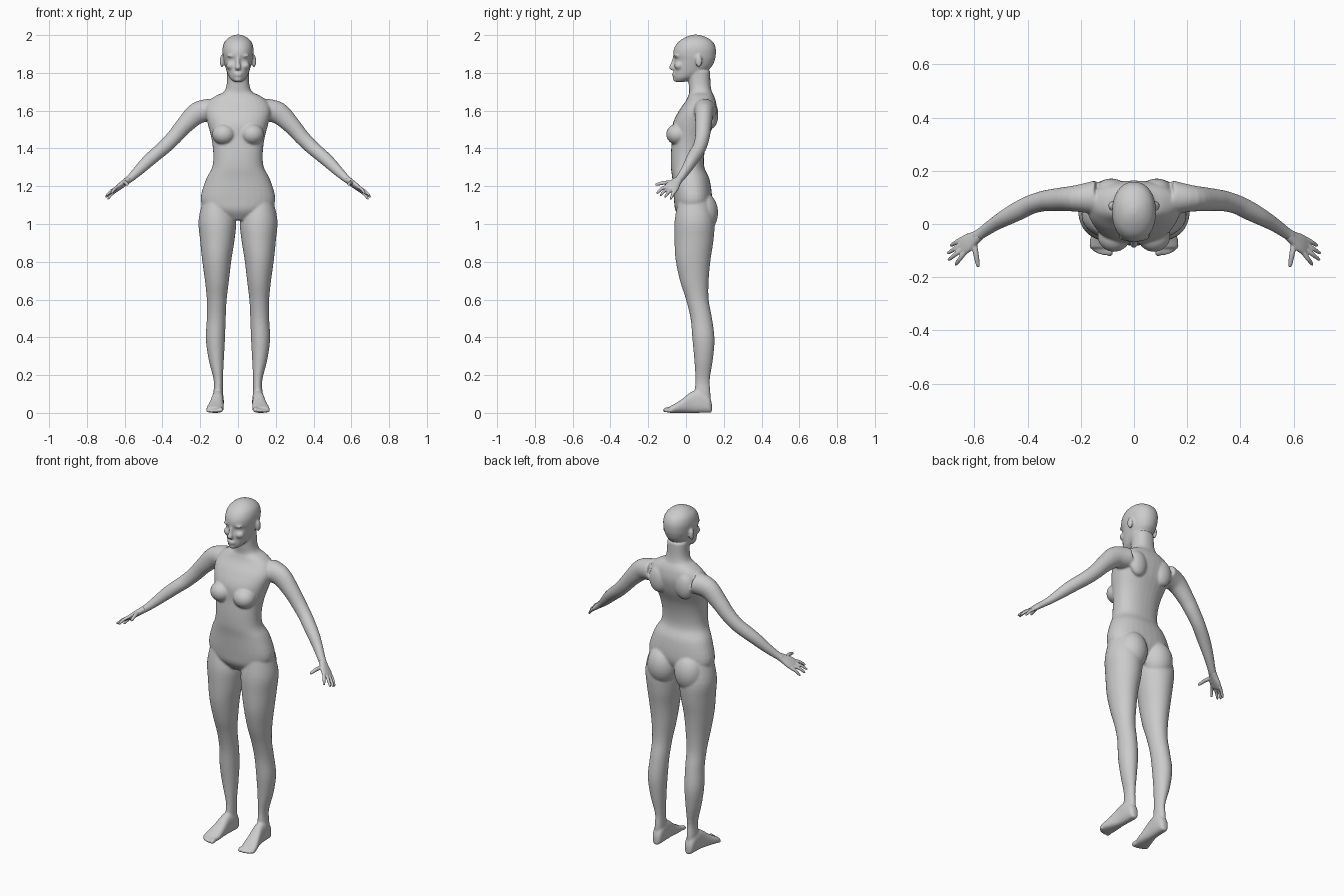
import bpy, bmesh, math
from mathutils import Vector, Matrix

X, Y, Z = Vector((1, 0, 0)), Vector((0, 1, 0)), Vector((0, 0, 1))


def spline(rows, steps=4):
    """Catmull-Rom interpolation of whole rows (position and radii)."""
    out = []
    for i in range(len(rows) - 1):
        p = [rows[max(0, min(len(rows) - 1, i + k))] for k in (-1, 0, 1, 2)]
        for k in range(steps):
            t = k / steps
            out.append([0.5 * (2 * b + (c - a) * t + (2 * a - 5 * b + 4 * c - d) * t * t
                               + (3 * b - a - 3 * c + d) * t ** 3) for a, b, c, d in zip(*p)])
    return out + [list(rows[-1])]


def loft(bm, rows, a, b=None, s=1, e=2.0, n=32):
    """Skin ovals (cx, cy, cz, ra, rb) along a, b; without b the ovals follow the path."""
    rows = spline(rows)
    rings = []
    for i, (x, y, z, ra, rb) in enumerate(rows):
        u, v = a, b
        if b is None:
            t = Vector(rows[min(i + 1, len(rows) - 1)][:3]) - Vector(rows[max(i - 1, 0)][:3])
            v = t.cross(a).normalized()
            u = v.cross(t).normalized()
        ring = []
        for k in range(n):
            c, d = math.cos(2 * math.pi * k / n), math.sin(2 * math.pi * k / n)
            c = math.copysign(abs(c) ** (2 / e), c) * max(ra, 0.001)
            d = math.copysign(abs(d) ** (2 / e), d) * max(rb, 0.001)
            p = Vector((x, y, z)) + u * c + v * d
            ring.append(bm.verts.new((p.x * s, p.y, p.z)))
        rings.append(ring)
    for r, q in zip(rings, rings[1:]):
        for k in range(n):
            bm.faces.new((r[k], r[(k + 1) % n], q[(k + 1) % n], q[k]))
    bm.faces.new(rings[0])
    bm.faces.new(rings[-1])


def upright(rows):
    """(z, x_min, x_max, y_front, y_back) -> loft rows."""
    return [((x0 + x1) / 2, (f + k) / 2, z, (x1 - x0) / 2, (k - f) / 2) for z, x0, x1, f, k in rows]


def ball(bm, c, r, s=1):
    m = Matrix.Translation((c[0] * s, c[1], c[2])) @ Matrix.Diagonal((*r, 1))
    bmesh.ops.create_uvsphere(bm, u_segments=24, v_segments=16, radius=1, matrix=m)


def finish(bm, name, voxel, smooth):
    """Fuse the pieces into one smooth skin."""
    bmesh.ops.recalc_face_normals(bm, faces=bm.faces)
    me = bpy.data.meshes.new(name)
    bm.to_mesh(me)
    bm.free()
    me.shade_smooth()
    ob = bpy.data.objects.new(name, me)
    bpy.context.collection.objects.link(ob)
    m = ob.modifiers.new("fuse", 'REMESH')
    m.mode, m.voxel_size, m.use_smooth_shade = 'VOXEL', voxel, True
    m = ob.modifiers.new("soften", 'SMOOTH')
    m.factor, m.iterations = 0.5, smooth


# Torso and neck: z, half width, front y, back y
torso = [(1.02, .06, -.02, .09), (1.07, .16, -.055, .12), (1.13, .198, -.064, .138),
         (1.235, .17, -.072, .125), (1.30, .137, -.08, .097), (1.37, .131, -.08, .097),
         (1.45, .140, -.074, .115), (1.53, .16, -.07, .148), (1.60, .175, -.037, .163),
         (1.65, .155, -.002, .158), (1.68, .115, .012, .147), (1.70, .075, .017, .137),
         (1.74, .06, .014, .130), (1.81, .058, .01, .128)]
# Head
head = [(1.752, .022, -.053, -.01), (1.772, .043, -.065, .045), (1.80, .057, -.066, .10),
        (1.835, .068, -.065, .138), (1.87, .077, -.060, .153), (1.895, .081, -.068, .158),
        (1.93, .082, -.063, .158), (1.965, .071, -.04, .142), (1.99, .044, .0, .105),
        (2.002, .012, .035, .065)]
# Leg: z, inner x, outer x, front y, back y
leg = [(1.13, .05, .185, -.04, .12), (1.02, .012, .209, -.06, .15), (.917, .018, .201, -.061, .146),
       (.81, .035, .190, -.055, .130), (.70, .048, .175, -.032, .120), (.60, .060, .165, .0, .120),
       (.50, .065, .165, .024, .138), (.39, .069, .170, .034, .151), (.28, .075, .155, .044, .142),
       (.175, .080, .129, .050, .126), (.10, .080, .130, .045, .130), (.05, .082, .128, .05, .128)]
# Arm: centre and radii
arm = [(.14, .10, 1.605, .065, .06), (.215, .096, 1.587, .05, .058), (.286, .092, 1.52, .043, .046),
       (.335, .087, 1.463, .039, .041), (.385, .074, 1.412, .036, .038), (.43, .052, 1.373, .036, .036),
       (.477, .027, 1.332, .032, .034), (.525, -.001, 1.285, .026, .028),
       (.57, -.032, 1.242, .022, .021), (.597, -.05, 1.222, .022, .018)]
# Foot: y, centre x, half width, top z
foot = [(.137, .105, .014, .05), (.122, .105, .027, .09), (.08, .106, .031, .12),
        (.03, .109, .032, .112), (-.02, .115, .039, .074), (-.06, .121, .045, .048),
        (-.09, .124, .042, .032)]
toes = [(.092, -.121, .014), (.113, -.119, .0105), (.130, -.114, .010), (.145, -.106, .0095), (.159, -.095, .009)]

bm = bmesh.new()
loft(bm, upright([(z, -w, w, f, k) for z, w, f, k in torso]), X, Y, e=2.3)
loft(bm, upright([(z, -w, w, f, k) for z, w, f, k in head]), X, Y, e=2.15)
# Nose, lips and chin
loft(bm, [(0, -.058, 1.892, .009, .009), (0, -.068, 1.855, .010, .011),
          (0, -.077, 1.828, .016, .013), (0, -.070, 1.815, .012, .008)], X, Y)
ball(bm, (0, -.062, 1.795), (.026, .013, .007))
ball(bm, (0, -.062, 1.785), (.022, .012, .007))
ball(bm, (0, -.052, 1.766), (.022, .018, .014))
for s in (1, -1):
    loft(bm, upright(leg), X, Y, s)
    loft(bm, arm, Y, s=s)
    loft(bm, [(x, y, t / 2, w, t / 2) for y, x, w, t in foot], X, Z, s, e=2.5)
    for x, y, r in toes:
        loft(bm, [(x * .85 + .018, -.07, r + .006, r, r), (x, y + .02, r + .003, r, r),
                  (x, y + .005, r, r * .9, r * .8), (x, y, r, r * .4, r * .4)], X, Z, s)
    # Bust, buttocks, shoulder blades
    ball(bm, (.075, -.045, 1.475), (.062, .060, .056), s)
    ball(bm, (.088, .088, 1.06), (.086, .082, .11), s)
    ball(bm, (.085, .135, 1.58), (.055, .036, .075), s)
    # Ears, cheeks, brows
    ball(bm, (.085, .068, 1.862), (.012, .018, .033), s)
    ball(bm, (.036, -.038, 1.838), (.026, .024, .022), s)
    ball(bm, (.032, -.050, 1.89), (.026, .014, .008), s)
finish(bm, "body", .0055, 8)

# Hands: palm, thumb and four fingers
across = Vector((.2, .9, -.4)).normalized()
knuckle = Vector((.643, -.083, 1.186))
tips = [(.672, -.155, 1.160), (.699, -.136, 1.149), (.702, -.112, 1.140), (.690, -.082, 1.130)]
for s, side in ((1, "left_hand"), (-1, "right_hand")):
    bm = bmesh.new()
    loft(bm, [(.58, -.039, 1.234, .021, .018), (.60, -.054, 1.219, .027, .017),
              (.625, -.071, 1.200, .036, .015), (.645, -.085, 1.184, .036, .011),
              (.652, -.090, 1.179, .030, .007)], across, s=s, e=2.3)
    fingers = [(Vector((.603, -.063, 1.218)), Vector((.585, -.163, 1.207)), .0105)]
    fingers += [(knuckle + across * (i * .019 - .028), Vector(t), .0085) for i, t in enumerate(tips)]
    for base, tip, r in fingers:
        path = [(0, 1.1), (.5, 1), (.9, .75), (1, .3)]
        loft(bm, [(*(base.lerp(tip, t) + Z * .006 * math.sin(math.pi * t)), r * k, r * k)
                  for t, k in path], X + Y, s=s, n=12)
    finish(bm, side, .0035, 3)
